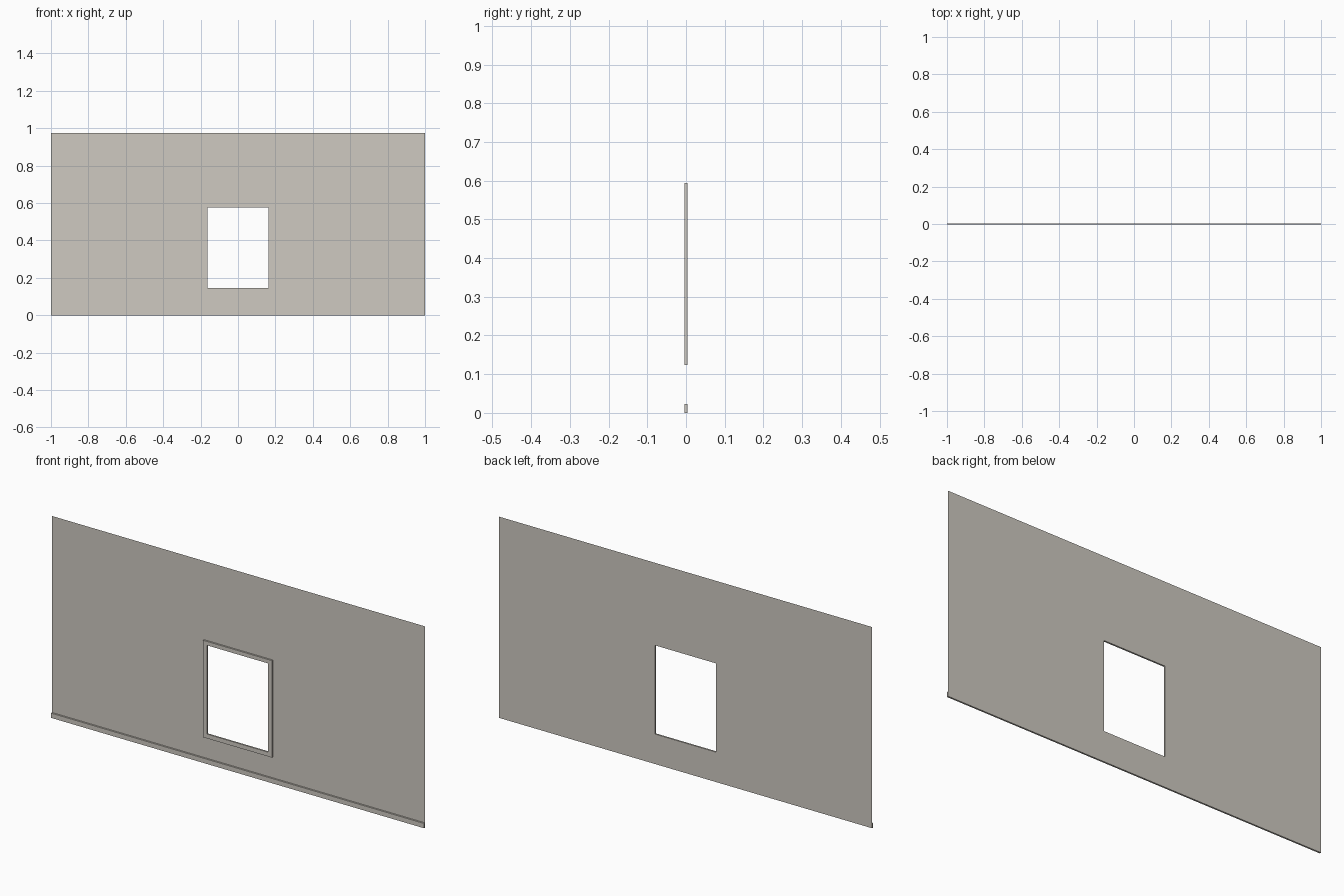
import bpy, bmesh

if "Cube" in bpy.data.objects:
    bpy.data.objects.remove(bpy.data.objects["Cube"])

paint = bpy.data.materials.new("warm_grey_paint")
paint.diffuse_color = (0.62, 0.59, 0.535, 1)
paint.use_nodes = True
paint.node_tree.nodes["Principled BSDF"].inputs["Base Color"].default_value = paint.diffuse_color

FRONT, BACK = -0.004, 0.004           # trim face and wall plane in y
OPENING = (-0.163, 0.145, 0.163, 0.575)  # x0, z0, x1, z1


def corners(bm, r, y):
    x0, z0, x1, z1 = r
    return [bm.verts.new((x, y, z)) for x, z in ((x0, z0), (x1, z0), (x1, z1), (x0, z1))]


def finish(name, bm):
    mesh = bpy.data.meshes.new(name)
    bm.to_mesh(mesh)
    bm.free()
    mesh.materials.append(paint)
    obj = bpy.data.objects.new(name, mesh)
    bpy.context.collection.objects.link(obj)
    return obj


def bridge(bm, a, b):
    for i in range(4):
        j = (i + 1) % 4
        bm.faces.new((a[i], a[j], b[j], b[i]))


# thin wall sheet with the window opening
bm = bmesh.new()
bridge(bm, corners(bm, (-1, 0, 1, 0.975), BACK), corners(bm, OPENING, BACK))
finish("wall", bm)

# window frame standing proud of the wall, open at its back
bm = bmesh.new()
outer = (-0.185, 0.124, 0.185, 0.594)
loops = [corners(bm, outer, BACK), corners(bm, outer, FRONT),
         corners(bm, OPENING, FRONT), corners(bm, OPENING, BACK)]
for a, b in zip(loops, loops[1:]):
    bridge(bm, a, b)
finish("window_frame", bm)

# skirting board along the foot of the wall
bm = bmesh.new()
board = (-1, 0, 1, 0.023)
back, front = corners(bm, board, BACK), corners(bm, board, FRONT)
bridge(bm, back, front)
bm.faces.new(front)
finish("skirting_board", bm)
